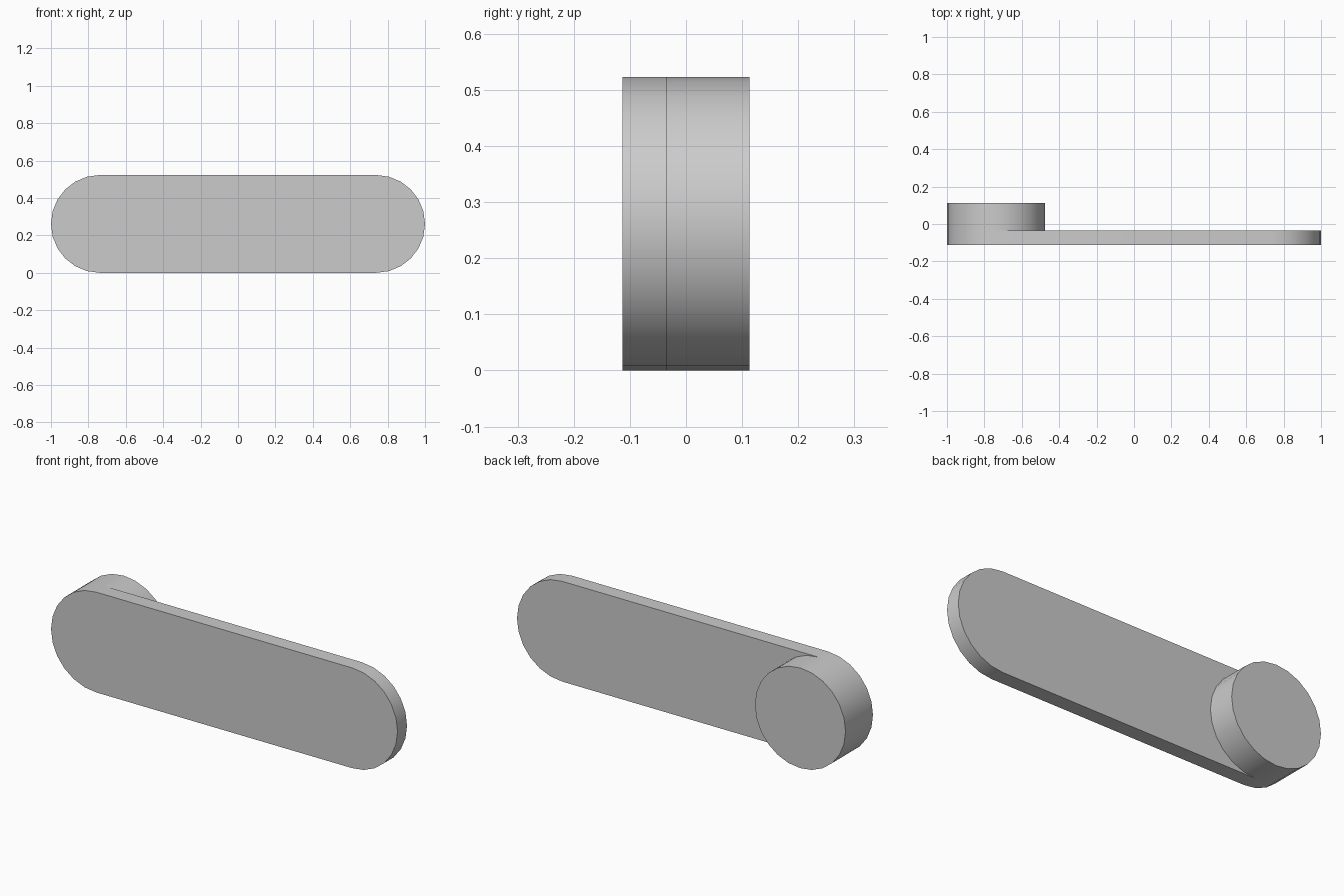
import bpy, bmesh
from math import cos, sin, pi, radians

cube = bpy.data.objects.get("Cube")
if cube:
    bpy.data.objects.remove(cube, do_unlink=True)

RADIUS = 0.2615
END_X = 1 - RADIUS
FRONT, STEP, BACK = -0.113, -0.035, 0.113
HALF_STEPS = 12

grey = bpy.data.materials.new("light grey")
grey.use_nodes = True
colour = (0.6, 0.6, 0.6, 1)
grey.diffuse_color = colour
grey.node_tree.nodes["Principled BSDF"].inputs["Base Color"].default_value = colour


def arc(centre_x, start, steps):
    """Points on an arc in the x-z plane, stepping anticlockwise."""
    return [(centre_x + RADIUS * cos(start + pi * i / HALF_STEPS),
             RADIUS + RADIUS * sin(start + pi * i / HALF_STEPS))
            for i in range(steps)]


def extrude_profile(name, outline, y0, y1):
    """Solid made by sweeping an x-z outline along y."""
    bm = bmesh.new()
    face = bm.faces.new([bm.verts.new((x, y0, z)) for x, z in outline])
    swept = bmesh.ops.extrude_face_region(bm, geom=[face], use_keep_orig=True)
    moved = [v for v in swept["geom"] if isinstance(v, bmesh.types.BMVert)]
    bmesh.ops.translate(bm, verts=moved, vec=(0, y1 - y0, 0))
    bmesh.ops.recalc_face_normals(bm, faces=bm.faces)
    mesh = bpy.data.meshes.new(name)
    bm.to_mesh(mesh)
    bm.free()
    mesh.materials.append(grey)
    obj = bpy.data.objects.new(name, mesh)
    bpy.context.collection.objects.link(obj)
    bpy.ops.object.select_all(action="DESELECT")
    obj.select_set(True)
    bpy.context.view_layer.objects.active = obj
    bpy.ops.object.shade_smooth_by_angle(angle=radians(30))
    return obj


# Long flat lever with rounded ends
lever = arc(END_X, -pi / 2, HALF_STEPS + 1) + arc(-END_X, pi / 2, HALF_STEPS + 1)
extrude_profile("lever_plate", lever, FRONT, STEP)

# Round mounting boss behind the right end
extrude_profile("mounting_boss", arc(-END_X, 0, 2 * HALF_STEPS), STEP, BACK)
